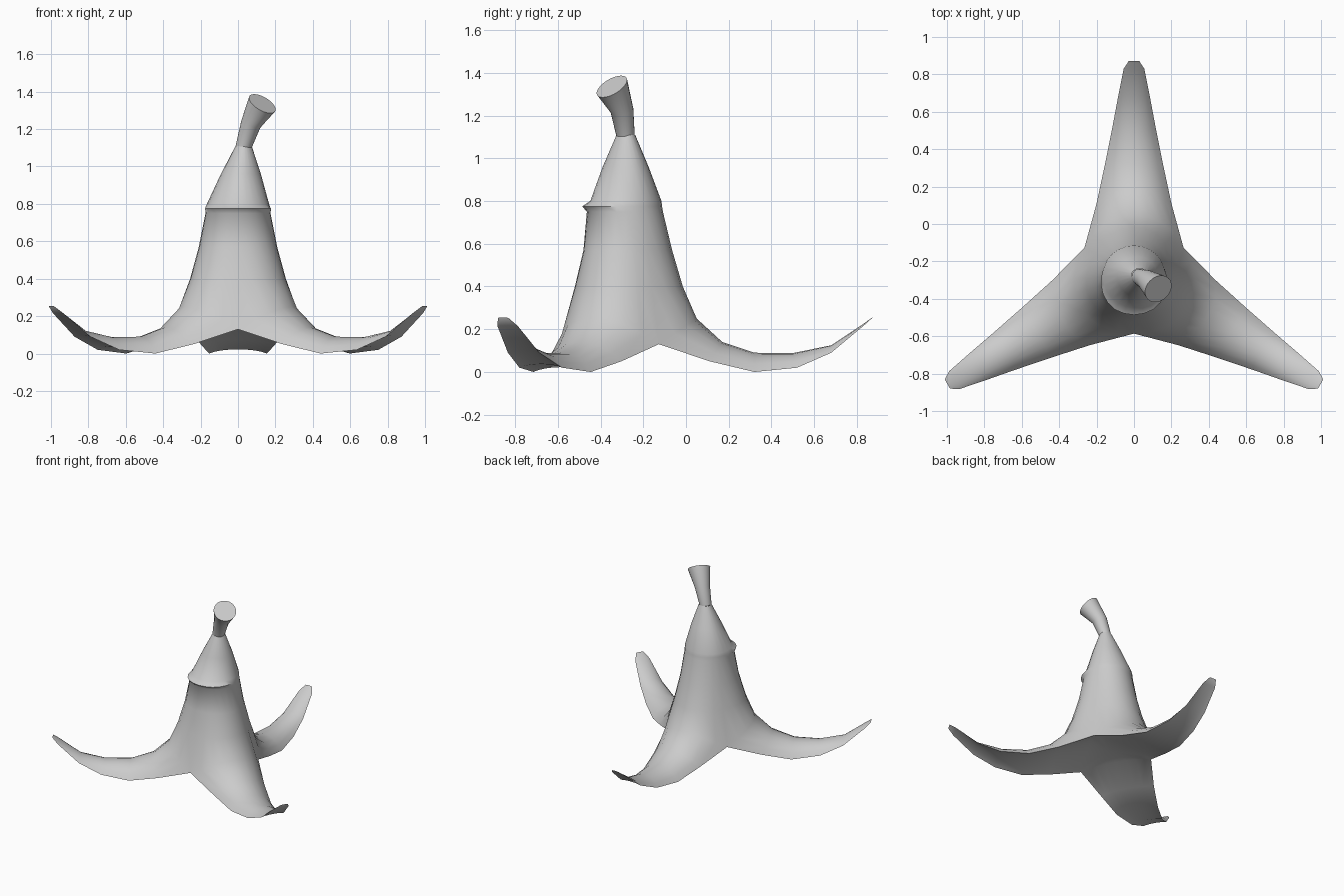
import bpy
import bmesh
from math import sin, cos, pi, radians
from mathutils import Vector

cube = bpy.data.objects.get("Cube")
if cube:
    bpy.data.objects.remove(cube, do_unlink=True)

GREY = (0.6, 0.6, 0.6, 1)
grey = bpy.data.materials.new("plain grey")
grey.use_nodes = True
grey.diffuse_color = GREY
grey.node_tree.nodes["Principled BSDF"].inputs["Base Color"].default_value = GREY

CENTRE_Y = -0.28
COLS = 8
ARC = pi / 3

# Body rows: ridge radius, seam radius, height, lip size
BODY = [(.042, .045, 1.11, 0), (.105, .11, .96, 0), (.165, .168, .80, 0),
        (.168, .17, .775, .036), (.172, .172, .75, .012), (.215, .2, .57, 0),
        (.265, .24, .40, 0)]
# Leg rows: ridge reach, ridge height, edge reach, edge half width, edge height
LEG = [(.33, .25, .153, .265, .13), (.45, .14, .39, .2, .05),
       (.6, .09, .6, .155, 0), (.78, .088, .8, .115, .02),
       (.96, .125, .96, .085, .09), (1.11, .225, 1.11, .055, .215),
       (1.152, .255, 1.152, .028, .253)]


def finish(bm, name, angle):
    bmesh.ops.remove_doubles(bm, verts=bm.verts, dist=0.0005)
    bmesh.ops.recalc_face_normals(bm, faces=bm.faces)
    mesh = bpy.data.meshes.new(name)
    bm.to_mesh(mesh)
    bm.free()
    mesh.materials.append(grey)
    mesh.shade_smooth()
    mesh.set_sharp_from_angle(angle=radians(angle))
    ob = bpy.data.objects.new(name, mesh)
    bpy.context.collection.objects.link(ob)
    return ob


def skin(bm, rows, closed=False):
    rings = [[bm.verts.new(p) for p in row] for row in rows]
    for a, b in zip(rings, rings[1:]):
        n = len(a)
        for i in range(n if closed else n - 1):
            j = (i + 1) % n
            bm.faces.new((a[i], a[j], b[j], b[i]))
    return rings


def place(reach, side, z, turn, lip=0):
    # Turn a point of one peel strip about the middle; lean the top sideways
    p = Vector((reach * cos(turn) - side * sin(turn),
                reach * sin(turn) + side * cos(turn), z))
    flat = Vector((p.x, p.y, 0)).normalized()
    p += flat * lip * min(1, max(0, 0.15 - flat.y))
    lean = 0.03 * max(0, z - 0.8) / 0.31
    return p + Vector((lean, CENTRE_Y, 0))


def arch_row(ridge, ridge_z, edge, width, edge_z, turn, lip=0):
    row = []
    for i in range(COLS + 1):
        t = ARC * (2 * i / COLS - 1)
        f = (1 - cos(t)) / (1 - cos(ARC))
        row.append(place(ridge + (edge - ridge) * f, width * sin(t) / sin(ARC),
                         ridge_z + (edge_z - ridge_z) * f, turn, lip))
    return row


# Peel: three strips that form the body and splay into legs
bm = bmesh.new()
for k in range(3):
    turn = pi / 2 + k * 2 * pi / 3
    outer = [arch_row(r, z, s * cos(ARC), s * sin(ARC), z, turn, lip)
             for r, s, z, lip in BODY]
    outer += [arch_row(*row, turn) for row in LEG]
    skin(bm, outer)
    # Shallow hollow underside
    under = [arch_row(e, ez + 0.25 * (rz - ez), e, w, ez, turn)
             for r, rz, e, w, ez in LEG]
    rings = skin(bm, under)
    hub = bm.verts.new((0, CENTRE_Y, 0.17))
    for a, b in zip(rings[0], rings[0][1:]):
        bm.faces.new((a, b, hub))
    # Close the thin tip
    ends = skin(bm, [outer[-1], under[-1]])
finish(bm, "banana_peel", 50)

# Stem: bent, widening tube with a flat cut end
STEM = [((.03, -.283, 1.105), (.15, 0, 1), .043),
        ((.068, -.300, 1.225), (.35, -.15, .9), .054),
        ((.13, -.347, 1.336), (.45, -.45, .77), .08)]
bm = bmesh.new()
rows = []
for mid, axis, radius in STEM:
    spin = Vector((0, 0, 1)).rotation_difference(Vector(axis))
    rows.append([Vector(mid) + spin @ Vector((radius * cos(a), radius * sin(a), 0))
                 for a in (2 * pi * i / 24 for i in range(24))])
rings = skin(bm, rows, closed=True)
bm.faces.new(rings[-1])
finish(bm, "stem", 50)
